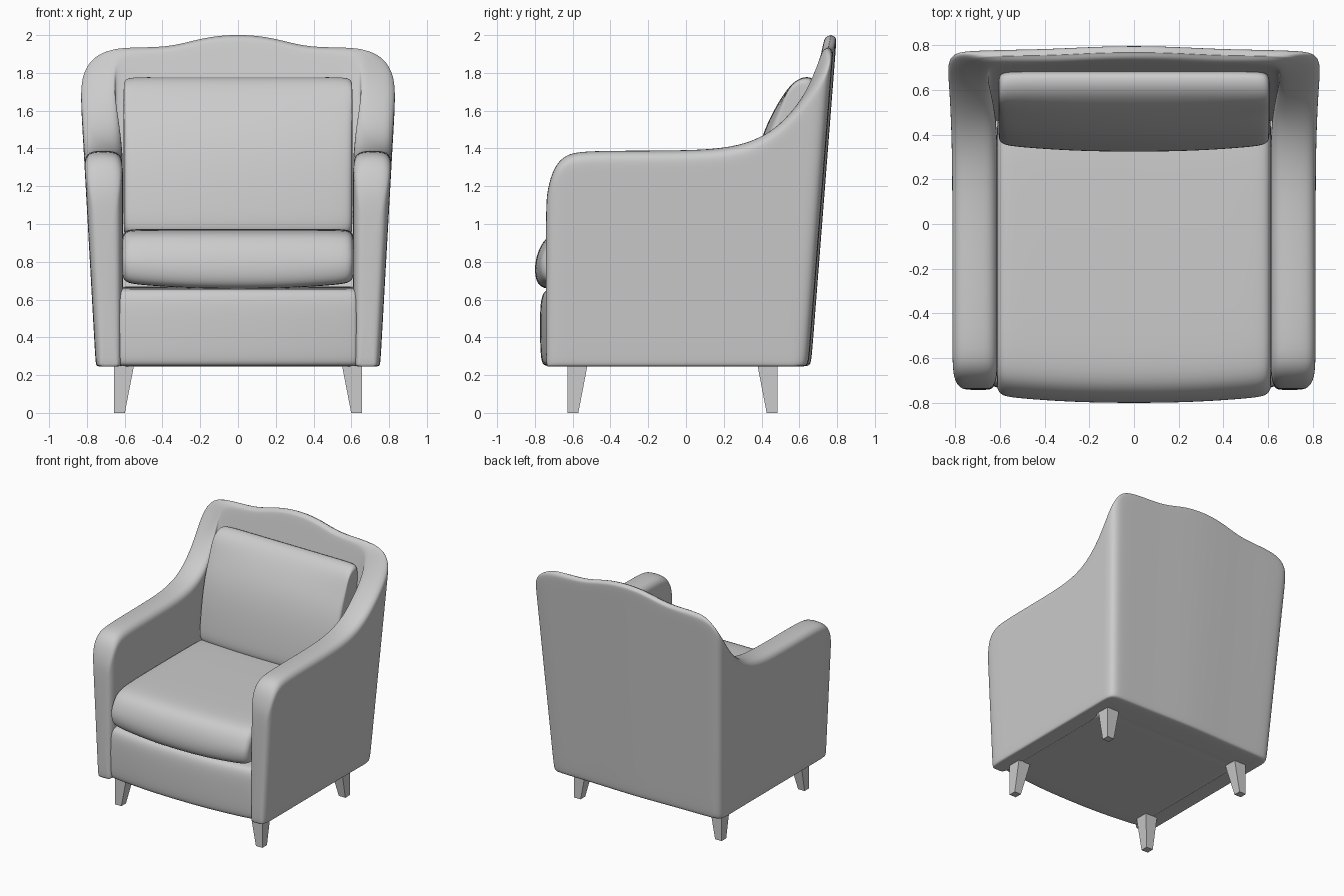
import bpy, bmesh, math
from mathutils import Vector


def loft(name, rings, subdiv=2):
    """Skin a list of closed rings, cap both ends and smooth the result."""
    bm = bmesh.new()
    rows = [[bm.verts.new(p) for p in ring] for ring in rings]
    n = len(rows[0])
    for a, b in zip(rows, rows[1:]):
        for i in range(n):
            j = (i + 1) % n
            bm.faces.new((a[i], a[j], b[j], b[i]))
    bm.faces.new(rows[0])
    bm.faces.new(rows[-1])
    bmesh.ops.recalc_face_normals(bm, faces=bm.faces)
    mesh = bpy.data.meshes.new(name)
    bm.to_mesh(mesh)
    bm.free()
    ob = bpy.data.objects.new(name, mesh)
    bpy.context.collection.objects.link(ob)
    if subdiv:
        mesh.polygons.foreach_set("use_smooth", [True] * len(mesh.polygons))
        mod = ob.modifiers.new("smooth", 'SUBSURF')
        mod.levels = mod.render_levels = subdiv
    return ob


# Upholstered shell: arms and back as one wall swept around the seat
def shell_ring(u, oy, h, ix, iy, inset):
    k = min(max(oy / 0.7, 0), 1)          # backward lean grows towards the back

    def outer(z):
        return Vector((u * (0.755 + (z - 0.28) * 0.056), oy - k * (2 - z) * 0.078, z))

    def inner(z):
        return Vector((ix, iy - k * (2 - z) * 0.2, z))

    th = (outer(h) - inner(h)).length
    r = min(0.06, th * 0.45)
    c = inset / th

    def point(t, z):
        return outer(z).lerp(inner(z), c + t * (1 - 2 * c))

    arc = [(r * (1 - math.cos(a)) / th, h - r + r * math.sin(a))
           for a in map(math.radians, (0, 30, 60, 90))]
    side = [(0.12, 0.245), (0.02, 0.25), (0, 0.285)]
    side += [(0, 0.285 + (h - r - 0.285) * f) for f in (0.1, 0.4, 0.7, 0.92)]
    near = side + arc
    ring = near + [(0.5, h + 0.003)] + [(1 - t, z) for t, z in reversed(near)]
    return [point(t, z) for t, z in ring]


# outer width factor, outer y, top height, inner x, inner y, inset
stations = [
    (1, -0.742, 1.08, 0.61, -0.742, 0.055), (1, -0.735, 1.18, 0.61, -0.735, 0.025),
    (1, -0.70, 1.30, 0.61, -0.70, 0.005), (1, -0.64, 1.365, 0.61, -0.64, 0),
    (1, -0.55, 1.385, 0.61, -0.55, 0), (1, -0.25, 1.386, 0.61, -0.25, 0),
    (1, 0.05, 1.388, 0.61, 0.05, 0), (1, 0.22, 1.40, 0.61, 0.24, 0),
    (1, 0.36, 1.43, 0.61, 0.40, 0), (1, 0.48, 1.49, 0.615, 0.53, 0),
    (1, 0.58, 1.575, 0.625, 0.61, 0), (1, 0.66, 1.67, 0.64, 0.67, 0),
    (1, 0.72, 1.76, 0.65, 0.70, 0), (0.985, 0.76, 1.83, 0.65, 0.715, 0),
    (0.945, 0.78, 1.885, 0.645, 0.725, 0), (0.88, 0.785, 1.92, 0.62, 0.73, 0),
    (0.74, 0.787, 1.933, 0.56, 0.733, 0), (0.50, 0.79, 1.933, 0.40, 0.735, 0),
    (0.37, 0.793, 1.95, 0.30, 0.735, 0), (0.24, 0.796, 1.978, 0.20, 0.735, 0),
    (0.12, 0.798, 1.995, 0.10, 0.735, 0), (0, 0.799, 2.0, 0, 0.735, 0)]
half = [shell_ring(*s) for s in stations]
mirrored = [[Vector((-p.x, p.y, p.z)) for p in ring] for ring in reversed(half[:-1])]
loft("arms_and_back", half + mirrored)


# Cushion-like parts: a side profile carried across the width
def padded(name, profile, ends, bow, sag=0.0):
    ys, zs = zip(*profile)
    cy, cz = (min(ys) + max(ys)) / 2, (min(zs) + max(zs)) / 2
    hy, hz = (max(ys) - min(ys)) / 2, (max(zs) - min(zs)) / 2
    right = list(ends)
    xs = [(-x, i) for x, i in right] + [(-0.35, 0), (-0.15, 0), (0.15, 0), (0.35, 0)] \
        + [(x, i) for x, i in reversed(right)]
    rings = []
    for x, inset in xs:
        q = (x / 0.6) ** 2
        ring = []
        for y, z in profile:
            y2 = cy + (y - cy) * (1 - inset / hy) + (bow * q if y < cy else 0)
            z2 = cz + (z - cz) * (1 - inset / hz) + (sag * q if z < cz else 0)
            ring.append((x, y2, z2))
        rings.append(ring)
    loft(name, rings)


padded("seat_base",
       [(0.62, 0.25), (0.55, 0.245), (-0.70, 0.245), (-0.755, 0.247), (-0.773, 0.275),
        (-0.777, 0.45), (-0.775, 0.59), (-0.755, 0.65), (-0.70, 0.67), (0.55, 0.67), (0.62, 0.66)],
       [(0.64, 0.01), (0.63, 0), (0.52, 0)], 0.042)

padded("seat_cushion",
       [(0.5, 0.66), (0.4, 0.655), (-0.70, 0.655), (-0.76, 0.655), (-0.795, 0.69), (-0.806, 0.76),
        (-0.79, 0.85), (-0.75, 0.925), (-0.68, 0.965), (-0.5, 0.975), (0.4, 0.975), (0.5, 0.96)],
       [(0.612, 0.06), (0.612, 0.035), (0.595, 0.008), (0.55, 0)], 0.03, 0.03)

padded("back_cushion",
       [(0.58, 0.93), (0.36, 0.93), (0.315, 0.96), (0.325, 1.08), (0.35, 1.27), (0.395, 1.46),
        (0.465, 1.61), (0.54, 1.725), (0.60, 1.775), (0.66, 1.782), (0.695, 1.75), (0.66, 1.4)],
       [(0.605, 0.05), (0.605, 0.03), (0.592, 0.008), (0.55, 0)], 0.03)


# Tapered square legs: outer faces upright, inner faces sloping
def leg(name, x_out, dx, y_out, dy):
    def square(w, z):
        return [(x_out, y_out, z), (x_out + dx * w, y_out, z),
                (x_out + dx * w, y_out + dy * w, z), (x_out, y_out + dy * w, z)]
    loft(name, [square(0.058, 0), square(0.108, 0.26)], 0)


for side, s in (("left", -1), ("right", 1)):
    leg("front_leg_" + side, 0.657 * s, -s, -0.628, 1)
    leg("rear_leg_" + side, 0.657 * s, -s, 0.485, -1)
